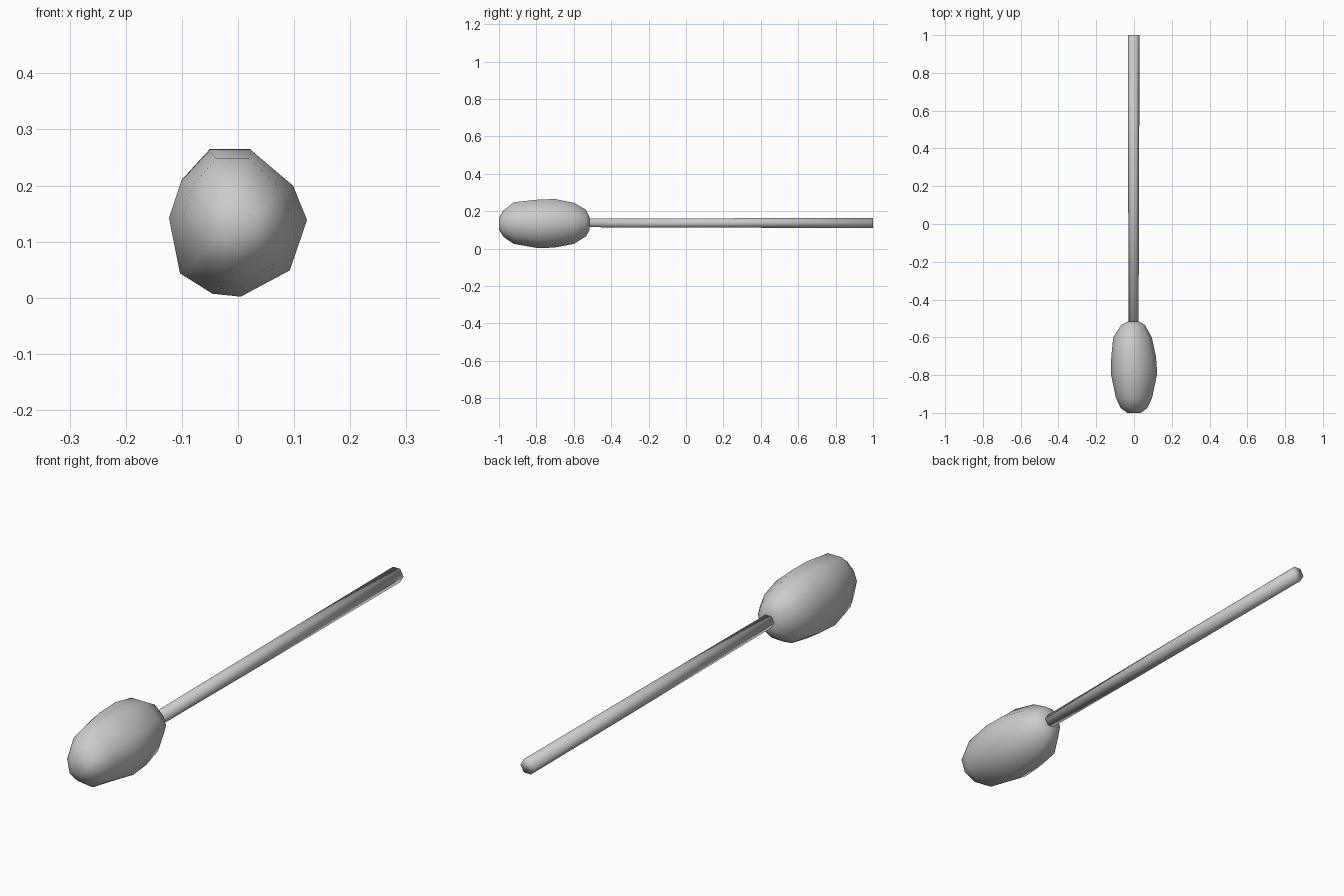
import bpy, bmesh, math

if "Cube" in bpy.data.objects:
    bpy.data.objects.remove(bpy.data.objects["Cube"])


def loft(name, rings):
    """Skin a list of equal-length point rings and cap both ends."""
    bm = bmesh.new()
    loops = [[bm.verts.new(p) for p in ring] for ring in rings]
    n = len(loops[0])
    for a, b in zip(loops, loops[1:]):
        for i in range(n):
            j = (i + 1) % n
            bm.faces.new((a[i], a[j], b[j], b[i]))
    bm.faces.new(loops[0])
    bm.faces.new(loops[-1])
    bmesh.ops.recalc_face_normals(bm, faces=bm.faces)
    for f in bm.faces:
        f.smooth = True
    mesh = bpy.data.meshes.new(name)
    bm.to_mesh(mesh)
    bm.free()
    obj = bpy.data.objects.new(name, mesh)
    bpy.context.collection.objects.link(obj)
    return obj


# Padded head: one irregular ten-sided section (x, z in -1..1)
section = [(-0.41, 1), (0.2, 1), (0.8, 0.52), (1, 0.05), (0.75, -0.64),
           (0.04, -1), (-0.37, -0.96), (-0.84, -0.68), (-1, 0.08), (-0.82, 0.59)]
# y, left, right, bottom, top
head_bounds = [
    (-1.0, -0.035, 0.035, 0.10, 0.165),
    (-0.975, -0.07, 0.07, 0.062, 0.205),
    (-0.92, -0.096, 0.096, 0.025, 0.248),
    (-0.79, -0.123, 0.123, 0.002, 0.262),
    (-0.70, -0.12, 0.116, 0.006, 0.265),
    (-0.60, -0.110, 0.094, 0.025, 0.245),
    (-0.535, -0.068, 0.058, 0.065, 0.208),
    (-0.515, -0.03, 0.026, 0.10, 0.168),
]
head = loft("padded_head", [
    [((l + r) / 2 + u * (r - l) / 2, y, (b + t) / 2 + v * (t - b) / 2)
     for u, v in section]
    for y, l, r, b, t in head_bounds])

# Slightly tapered six-sided handle
handle = loft("handle", [
    [(-0.002 + rad * math.cos(k * math.pi / 3), y,
      0.137 + rad * math.sin(k * math.pi / 3)) for k in range(6)]
    for y, rad in ((-0.56, 0.026), (0.2, 0.029), (1.0, 0.031))])
